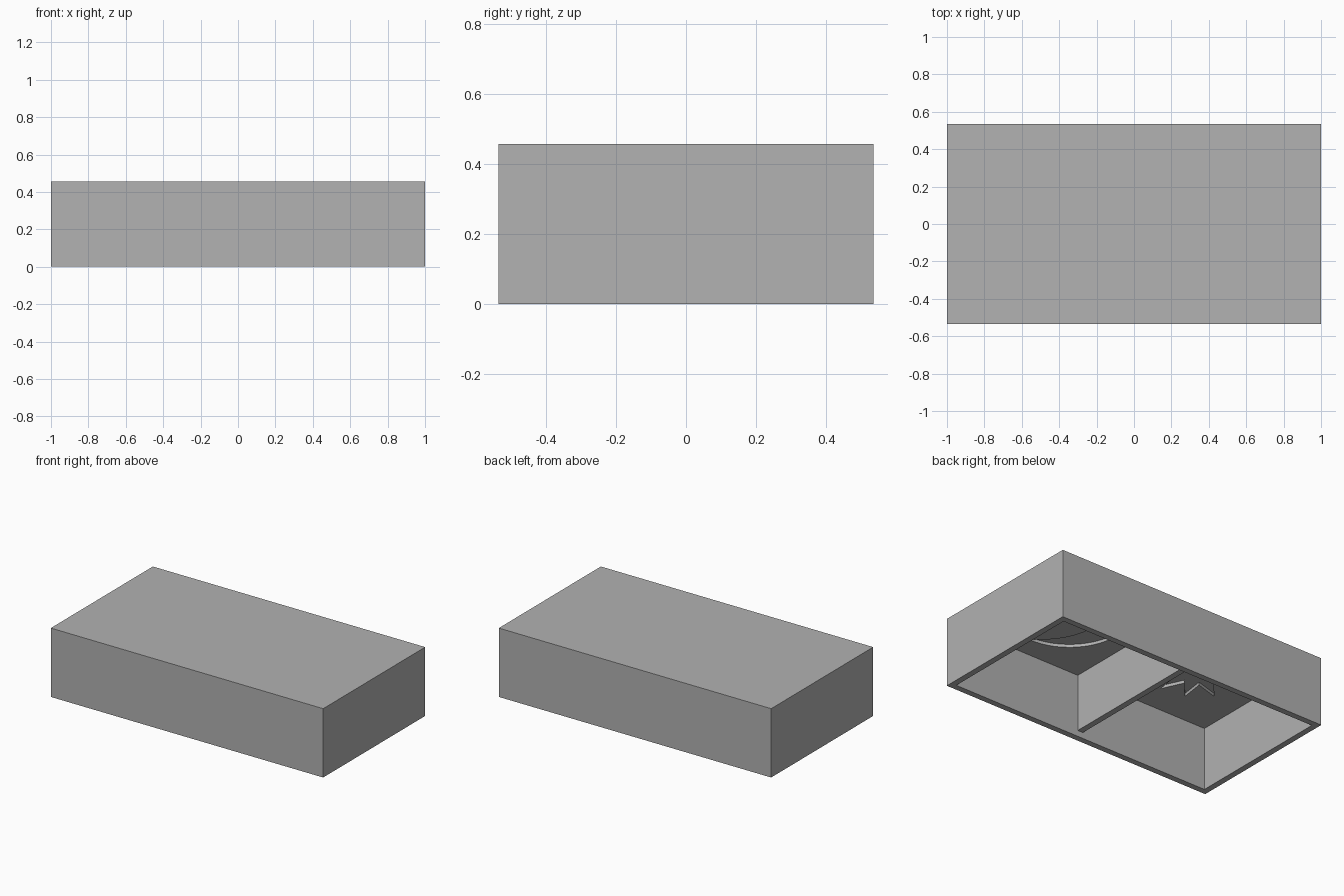
import bpy
import bmesh
from math import cos, sin, pi, atan2
from mathutils import Vector

if "Cube" in bpy.data.objects:
    bpy.data.objects.remove(bpy.data.objects["Cube"], do_unlink=True)

WIDTH, DEPTH, HEIGHT = 2.0, 1.07, 0.457
WALL = 0.04
CEILING = HEIGHT - WALL
RECESS = 0.02

grey = bpy.data.materials.new("plain grey")
grey.use_nodes = True
colour = (0.445, 0.445, 0.445, 1)
grey.diffuse_color = colour
grey.node_tree.nodes["Principled BSDF"].inputs["Base Color"].default_value = colour


def prism(name, outline, low, high):
    """Extrude a flat outline from one height to another."""
    bm = bmesh.new()
    base = bm.faces.new([bm.verts.new((x, y, low)) for x, y in outline])
    top = bmesh.ops.extrude_face_region(bm, geom=[base])
    moved = [v for v in top["geom"] if isinstance(v, bmesh.types.BMVert)]
    bmesh.ops.translate(bm, verts=moved, vec=Vector((0, 0, high - low)))
    bmesh.ops.recalc_face_normals(bm, faces=bm.faces)
    mesh = bpy.data.meshes.new(name)
    bm.to_mesh(mesh)
    bm.free()
    mesh.materials.append(grey)
    obj = bpy.data.objects.new(name, mesh)
    bpy.context.collection.objects.link(obj)
    return obj


def rectangle(x0, x1, y0, y1):
    return [(x0, y0), (x1, y0), (x1, y1), (x0, y1)]


def arc(cx, radius, start, end, steps):
    angles = [start + (end - start) * i / steps for i in range(steps + 1)]
    return [(cx + radius * cos(a), radius * sin(a)) for a in angles]


def cut(target, cutter):
    cutter.hide_render = True
    mod = target.modifiers.new(cutter.name, "BOOLEAN")
    mod.operation = "DIFFERENCE"
    mod.solver = "EXACT"
    mod.object = cutter
    bpy.context.view_layer.objects.active = target
    bpy.ops.object.modifier_apply(modifier=mod.name)
    bpy.data.objects.remove(cutter, do_unlink=True)


# Outer block
half_w, half_d = WIDTH / 2, DEPTH / 2
tray = prism("tray_body", rectangle(-half_w, half_w, -half_d, half_d), 0, HEIGHT)

# Shallow opening across the whole underside, above it two compartments
inner_w, inner_d = half_w - WALL, half_d - WALL
cut(tray, prism("rim_cutter", rectangle(-inner_w, inner_w, -inner_d, inner_d), -0.1, WALL))
for side in (-1, 1):
    x0, x1 = sorted((side * WALL / 2, side * inner_w))
    cut(tray, prism("pocket_cutter", rectangle(x0, x1, -inner_d, inner_d), 0.01, CEILING))

# Crescent recess in the left compartment
moon_x, moon_r, bite_x, bite_r = 0.5, 0.355, 0.72, 0.405
gap = bite_x - moon_x
tip_x = moon_x + (gap ** 2 + moon_r ** 2 - bite_r ** 2) / (2 * gap)
tip_y = (moon_r ** 2 - (tip_x - moon_x) ** 2) ** 0.5
outer = atan2(tip_y, tip_x - moon_x)
inner = atan2(tip_y, tip_x - bite_x)
crescent = arc(moon_x, moon_r, outer, 2 * pi - outer, 40)
crescent += arc(bite_x, bite_r, 2 * pi - inner, inner, 30)[1:-1]
cut(tray, prism("crescent_cutter", crescent, CEILING - 0.1, CEILING + RECESS))

# Pointed sunburst recess in the right compartment
POINTS = 11
burst = []
for i in range(2 * POINTS):
    radius = 0.16 if i % 2 else 0.305
    angle = pi + i * pi / POINTS
    burst.append((-0.5 + radius * cos(angle), radius * sin(angle)))
cut(tray, prism("sunburst_cutter", burst, CEILING - 0.1, CEILING + RECESS))
